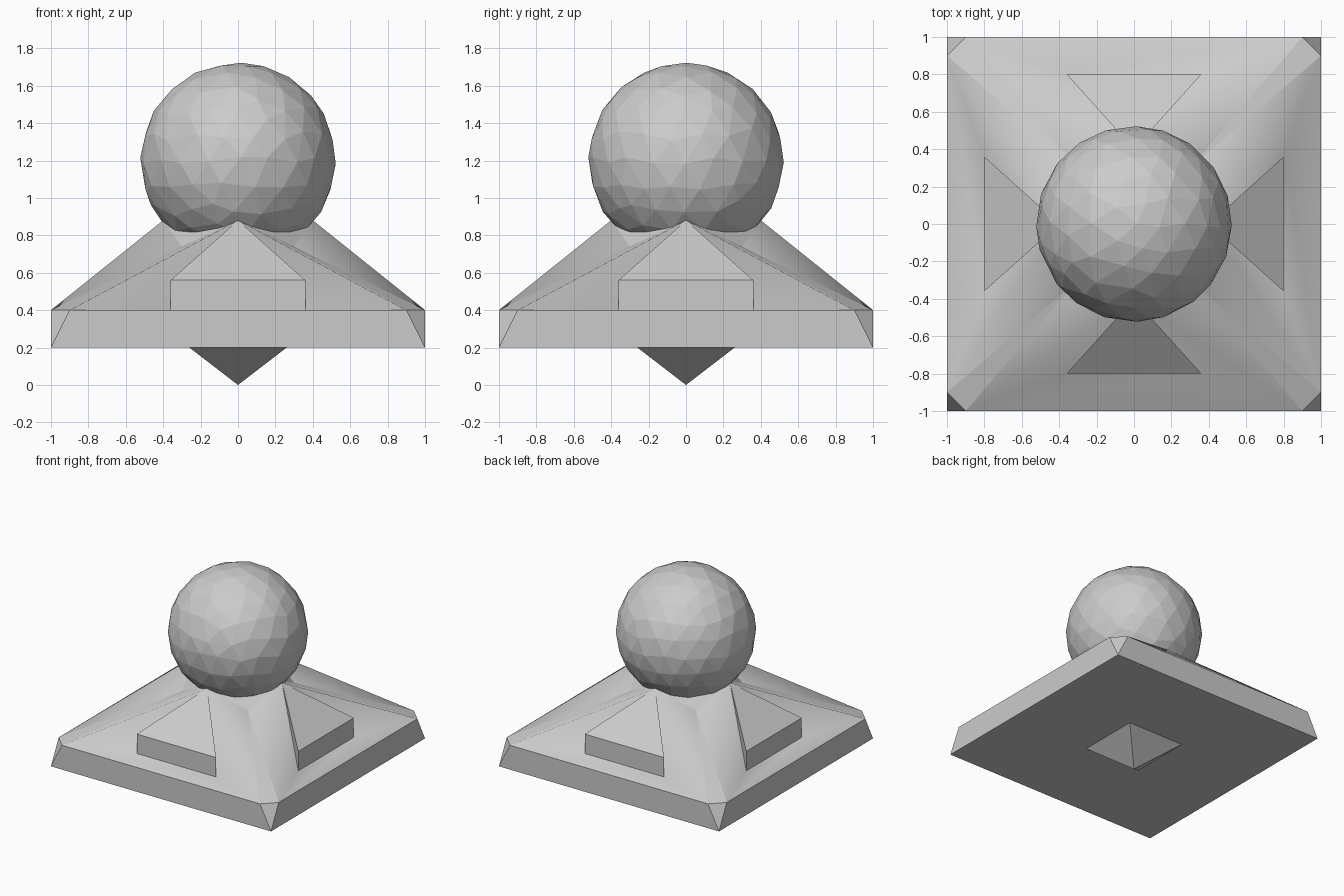
import bpy, bmesh, math, random
from mathutils import Vector, Matrix

if "Cube" in bpy.data.objects:
    bpy.data.objects.remove(bpy.data.objects["Cube"])

random.seed(4)


def finish(name, bm):
    bmesh.ops.remove_doubles(bm, verts=bm.verts, dist=0.0005)
    bmesh.ops.recalc_face_normals(bm, faces=bm.faces)
    me = bpy.data.meshes.new(name)
    bm.to_mesh(me)
    bm.free()
    ob = bpy.data.objects.new(name, me)
    bpy.context.collection.objects.link(ob)
    return ob


def add_face(bm, pts, rot, smooth=False):
    f = bm.faces.new([bm.verts.new(rot @ Vector(p)) for p in pts])
    f.smooth = smooth


# Key points of the front quarter; the rest follows by quarter turns
corner, corner_l = (1, -1, .2), (-1, -1, .2)
p, p_l = (.9, -1, .4), (-.9, -1, .4)
q = (1, -.9, .4)
valley, valley_l = (.3, -.3, .74), (-.3, -.3, .74)
peak, peak_r = (0, -.4, .88), (.4, 0, .88)
low_r, low_l = (.36, -.8, .4), (-.36, -.8, .4)
high_r, high_l = (.36, -.8, .56), (-.36, -.8, .56)
top = (0, 0, .88)
keel = .26

roof = bmesh.new()
for i in range(4):
    rot = Matrix.Rotation(i * math.pi / 2, 3, 'Z')
    # plate wall and chamfered corner
    add_face(roof, (corner_l, corner, p, p_l), rot)
    add_face(roof, (corner, q, p), rot)
    # sloping roof side around the raised panel
    for f in ((p_l, p, low_r, low_l), (p, peak, low_r), (p_l, low_l, peak),
              (p, valley, peak), (p_l, peak, valley_l)):
        add_face(roof, f, rot, True)
    # hip strip and neck under the ball
    add_face(roof, (p, q, valley), rot)
    add_face(roof, (valley, peak_r, peak), rot)
    add_face(roof, (peak, peak_r, top), rot)
    # underside ring and small downward point
    add_face(roof, (corner_l, (-keel, -keel, .2), (keel, -keel, .2), corner), rot)
    add_face(roof, ((-keel, -keel, .2), (0, 0, 0), (keel, -keel, .2)), rot)
finish("cap_base", roof)

# Raised wedge panels, one per side
for i, side in enumerate(("front", "right", "back", "left")):
    rot = Matrix.Rotation(i * math.pi / 2, 3, 'Z')
    bm = bmesh.new()
    for f in ((low_l, low_r, high_r, high_l), (high_l, high_r, peak),
              (low_r, peak, high_r), (low_l, high_l, peak),
              (low_l, peak, low_r)):
        add_face(bm, f, rot)
    finish(side + "_wedge_panel", bm)

# Roughly faceted ball
bm = bmesh.new()
bmesh.ops.create_icosphere(bm, subdivisions=3, radius=.52)
for v in bm.verts:
    jitter = Vector([random.uniform(-.022, .022) for _ in range(3)])
    v.co = (v.co + jitter).normalized() * .523
bmesh.ops.translate(bm, verts=bm.verts, vec=(0, 0, 1.2))
finish("faceted_ball", bm)
